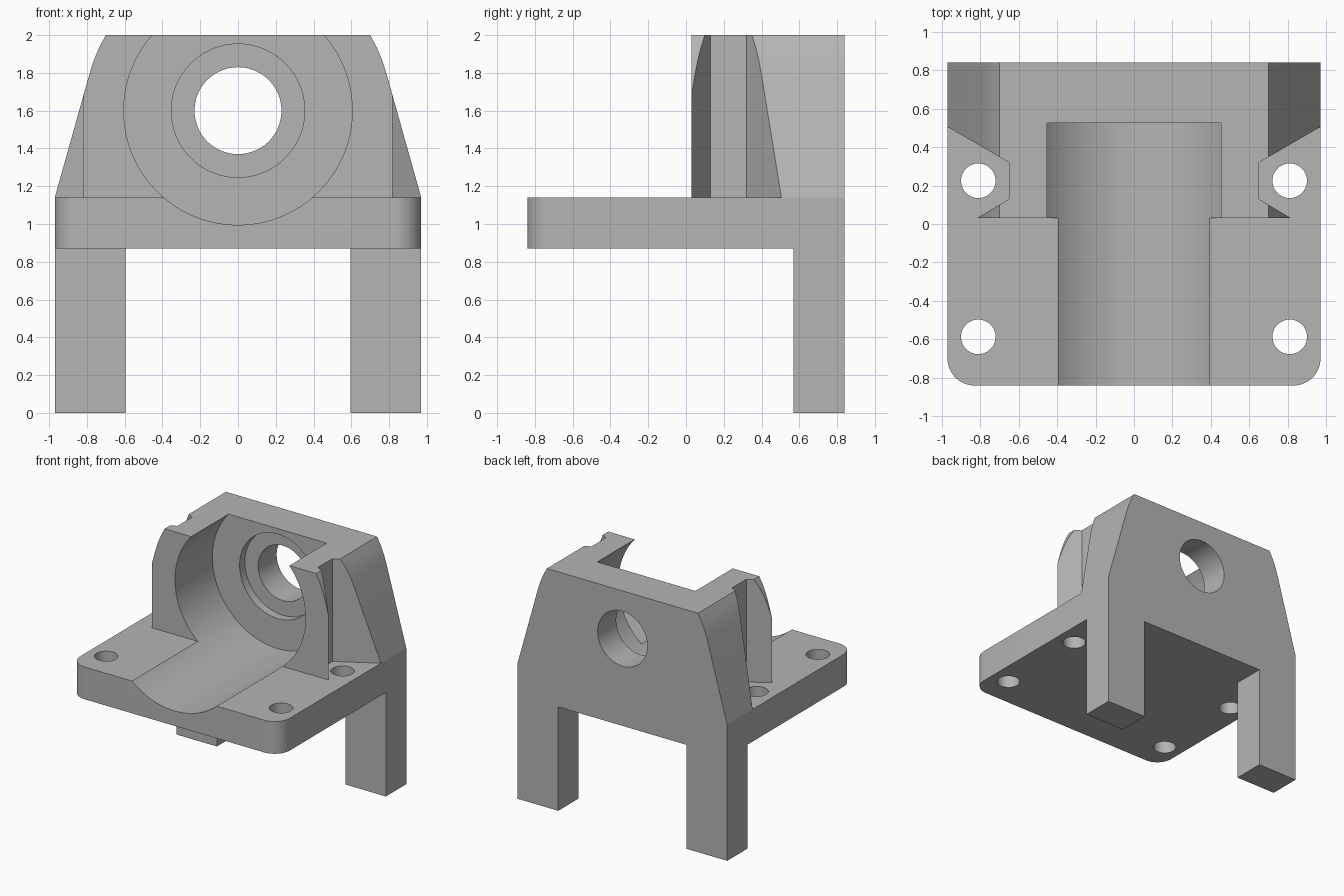
import bpy, bmesh, math
from mathutils import Vector

cube = bpy.data.objects.get("Cube")
if cube:
    bpy.data.objects.remove(cube, do_unlink=True)

grey = bpy.data.materials.new("plain grey")
grey.use_nodes = True
COLOUR = (0.46, 0.46, 0.46, 1)
grey.diffuse_color = COLOUR
grey.node_tree.nodes["Principled BSDF"].inputs["Base Color"].default_value = COLOUR


def prism(name, outline, axis, start, end):
    """Extrude a closed outline along y (x,z outline) or z (x,y outline)."""
    bm = bmesh.new()
    if axis == "y":
        points = [Vector((a, start, b)) for a, b in outline]
        step = Vector((0, end - start, 0))
    else:
        points = [Vector((a, b, start)) for a, b in outline]
        step = Vector((0, 0, end - start))
    face = bm.faces.new([bm.verts.new(p) for p in points])
    result = bmesh.ops.extrude_face_region(bm, geom=[face])
    moved = [g for g in result["geom"] if isinstance(g, bmesh.types.BMVert)]
    bmesh.ops.translate(bm, verts=moved, vec=step)
    bmesh.ops.recalc_face_normals(bm, faces=bm.faces)
    mesh = bpy.data.meshes.new(name)
    bm.to_mesh(mesh)
    bm.free()
    mesh.materials.append(grey)
    obj = bpy.data.objects.new(name, mesh)
    bpy.context.collection.objects.link(obj)
    return obj


def arc(cx, cy, r, first=0, last=360, count=64):
    full = last - first == 360
    n = count if full else count + 1
    angles = [math.radians(first + (last - first) * i / count) for i in range(n)]
    return [(cx + r * math.cos(a), cy + r * math.sin(a)) for a in angles]


def combine(body, other, operation):
    mod = body.modifiers.new(operation.title(), "BOOLEAN")
    mod.operation = operation
    mod.solver = "EXACT"
    mod.object = other
    bpy.context.view_layer.objects.active = body
    bpy.ops.object.modifier_apply(modifier=mod.name)
    bpy.data.objects.remove(other, do_unlink=True)


W, D = 0.97, 0.84            # half width and half depth
UNDER, DECK, TOP = 0.87, 1.14, 2.0
AXIS = 1.6                   # bore height
HOLE_X, HOLE_Y = 0.81, 0.225

# Housing: tapered block with rounded shoulders
side = [(W, DECK), (0.80, 1.745), (0.785, 1.80), (0.764, 1.865),
        (0.735, 1.935), (0.70, TOP)]
bracket = prism("bracket", side + [(-x, z) for x, z in reversed(side)], "y", 0.03, D)

# Bolt clearance notches beside the housing, above the deck
notch = [(0.65, 0.13), (0.65, 0.32), (W, 0.505), (1.2, 0.638), (1.2, -0.2)]
for s in (1, -1):
    combine(bracket, prism("notch_cutter", [(s * x, y) for x, y in notch],
                           "z", DECK, TOP + 0.2), "DIFFERENCE")

# Base plate with rounded front corners
R = 0.14
plate = [(W, D), (-W, D)]
plate += arc(-W + R, -D + R, R, 180, 270, 12)
plate += arc(W - R, -D + R, R, 270, 360, 12)
combine(bracket, prism("base_plate", plate, "z", UNDER, DECK), "UNION")

# Rear legs
for s in (1, -1):
    leg = [(s * 0.595, 0.57), (s * W, 0.57), (s * W, D), (s * 0.595, D)]
    combine(bracket, prism("rear_leg", leg, "z", 0, UNDER), "UNION")

# Main bore, shallow seat and shaft hole
for radius, start, end in ((0.605, -1.0, 0.525), (0.353, 0.4, 0.595), (0.23, 0.4, 1.0)):
    combine(bracket, prism("bore_cutter", arc(0, AXIS, radius, count=96),
                           "y", start, end), "DIFFERENCE")

# Four bolt holes
for s in (1, -1):
    for y in (HOLE_Y, -0.587):
        combine(bracket, prism("bolt_cutter", arc(s * HOLE_X, y, 0.09, count=40),
                               "z", UNDER - 0.1, DECK + 0.1), "DIFFERENCE")

# Merge leftover flush seams
bm = bmesh.new()
bm.from_mesh(bracket.data)
bmesh.ops.remove_doubles(bm, verts=bm.verts, dist=0.0005)
bmesh.ops.dissolve_limit(bm, angle_limit=math.radians(0.5), verts=bm.verts, edges=bm.edges)
bm.to_mesh(bracket.data)
bm.free()

bpy.ops.object.select_all(action="DESELECT")
bracket.select_set(True)
bpy.context.view_layer.objects.active = bracket
bpy.ops.object.shade_smooth_by_angle(angle=math.radians(14))
